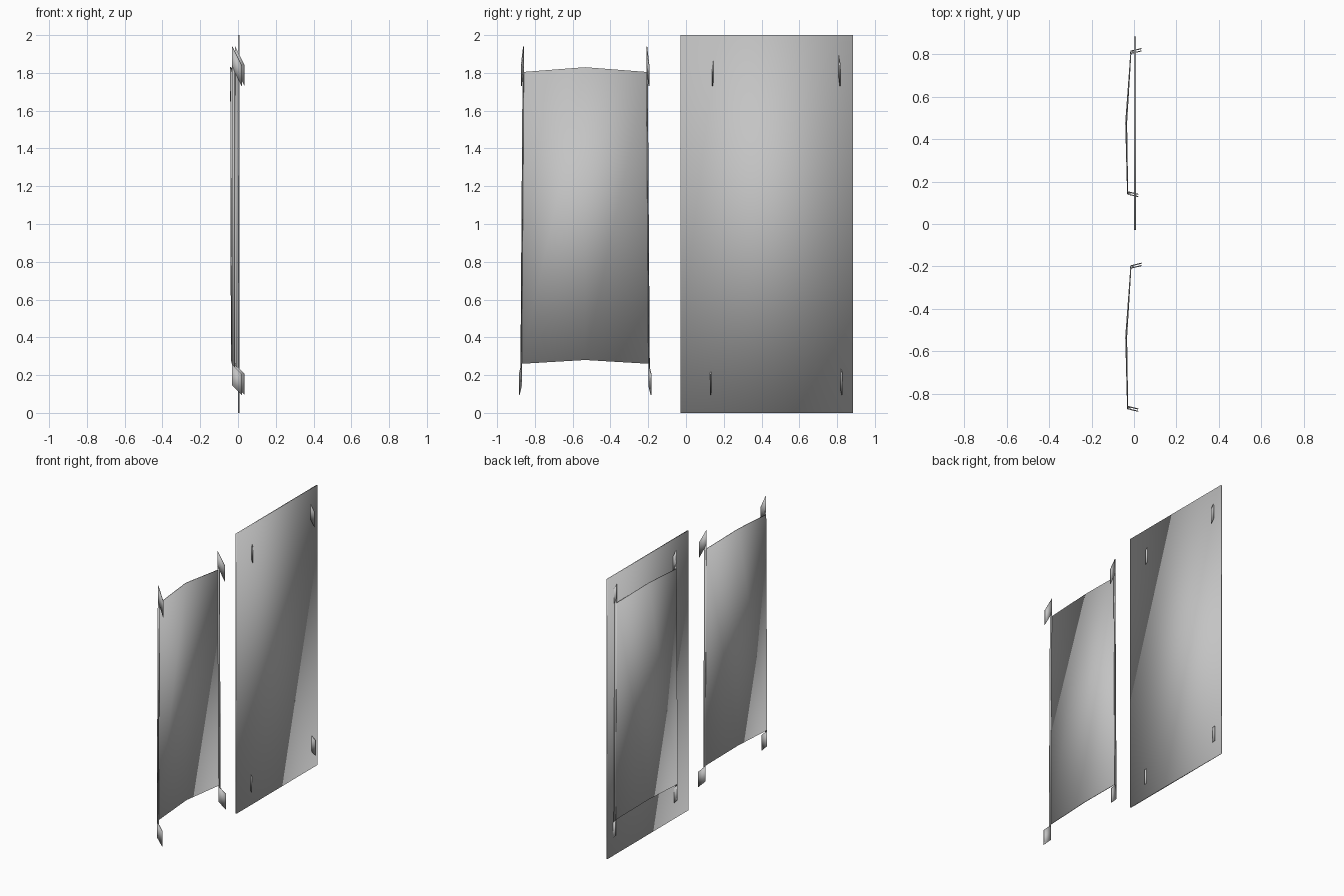
import bpy
import bmesh

cube = bpy.data.objects.get("Cube")
if cube:
    bpy.data.objects.remove(cube, do_unlink=True)

# One bare metal colour
metal = bpy.data.materials.new("grey metal")
metal.use_nodes = True
grey = (0.55, 0.55, 0.55, 1)
metal.diffuse_color = grey
metal.node_tree.nodes["Principled BSDF"].inputs["Base Color"].default_value = grey


def make_object(name, bm, smooth=True):
    mesh = bpy.data.meshes.new(name)
    bmesh.ops.recalc_face_normals(bm, faces=bm.faces)
    for face in bm.faces:
        face.smooth = smooth
    bm.to_mesh(mesh)
    bm.free()
    mesh.materials.append(metal)
    obj = bpy.data.objects.new(name, mesh)
    bpy.context.collection.objects.link(obj)
    return obj


def thin_sheet(name, lower, upper, thickness=0.005):
    """Sheet metal strip between a lower and an upper edge line."""
    bm = bmesh.new()
    a = [bm.verts.new(p) for p in lower]
    b = [bm.verts.new(p) for p in upper]
    for i in range(len(a) - 1):
        bm.faces.new((a[i], a[i + 1], b[i + 1], b[i]))
    obj = make_object(name, bm)
    solid = obj.modifiers.new("Thickness", "SOLIDIFY")
    solid.thickness = thickness
    solid.offset = 0
    bpy.ops.object.select_all(action="DESELECT")
    obj.select_set(True)
    bpy.context.view_layer.objects.active = obj
    bpy.ops.object.shade_smooth_by_angle(angle=0.6)
    return obj


# Flat plate, softly shaded around its corners
bm = bmesh.new()
bmesh.ops.create_cube(bm, size=1)
bmesh.ops.scale(bm, vec=(0.008, 0.912, 2), verts=bm.verts)
bmesh.ops.translate(bm, vec=(0.005, 0.428, 1), verts=bm.verts)
make_object("flat_plate", bm)

# Two bowed panels, each with side flanges and four slanted tabs
for label, mid in (("front", -0.534), ("back", 0.478)):
    low, high = 0.337, 0.326  # half widths at the bottom and top
    x_near, x_mid, x_far = -0.03, -0.037, -0.015
    thin_sheet(label + "_bowed_panel",
               [(x_near, mid - low, 0.26), (x_mid + 0.002, mid, 0.28), (x_far, mid + low, 0.26)],
               [(x_near, mid - high, 1.805), (x_mid - 0.002, mid, 1.83), (x_far, mid + high, 1.805)])

    for side, sign, x in (("near", -1, x_near), ("far", 1, x_far)):
        name = f"{label}_{side}"
        y_low, y_high = mid + sign * low, mid + sign * high
        thin_sheet(name + "_flange",
                   [(x, y_low, 0.25), (x + 0.013, y_low + sign * 0.003, 0.24)],
                   [(x, y_high, 1.84), (x + 0.013, y_high + sign * 0.003, 1.82)])

        # Tabs reach through the plate and slope down away from the panel
        for end, y, z, drop in (("lower", y_low, 0.145, 0.05), ("upper", y_high, 1.83, 0.1)):
            outer = y + sign * 0.012
            thin_sheet(f"{name}_{end}_tab",
                       [(x, y, z), (x + 0.05, outer, z - drop)],
                       [(x, y, z + 0.11), (x + 0.05, outer, z + 0.11 - drop)])
